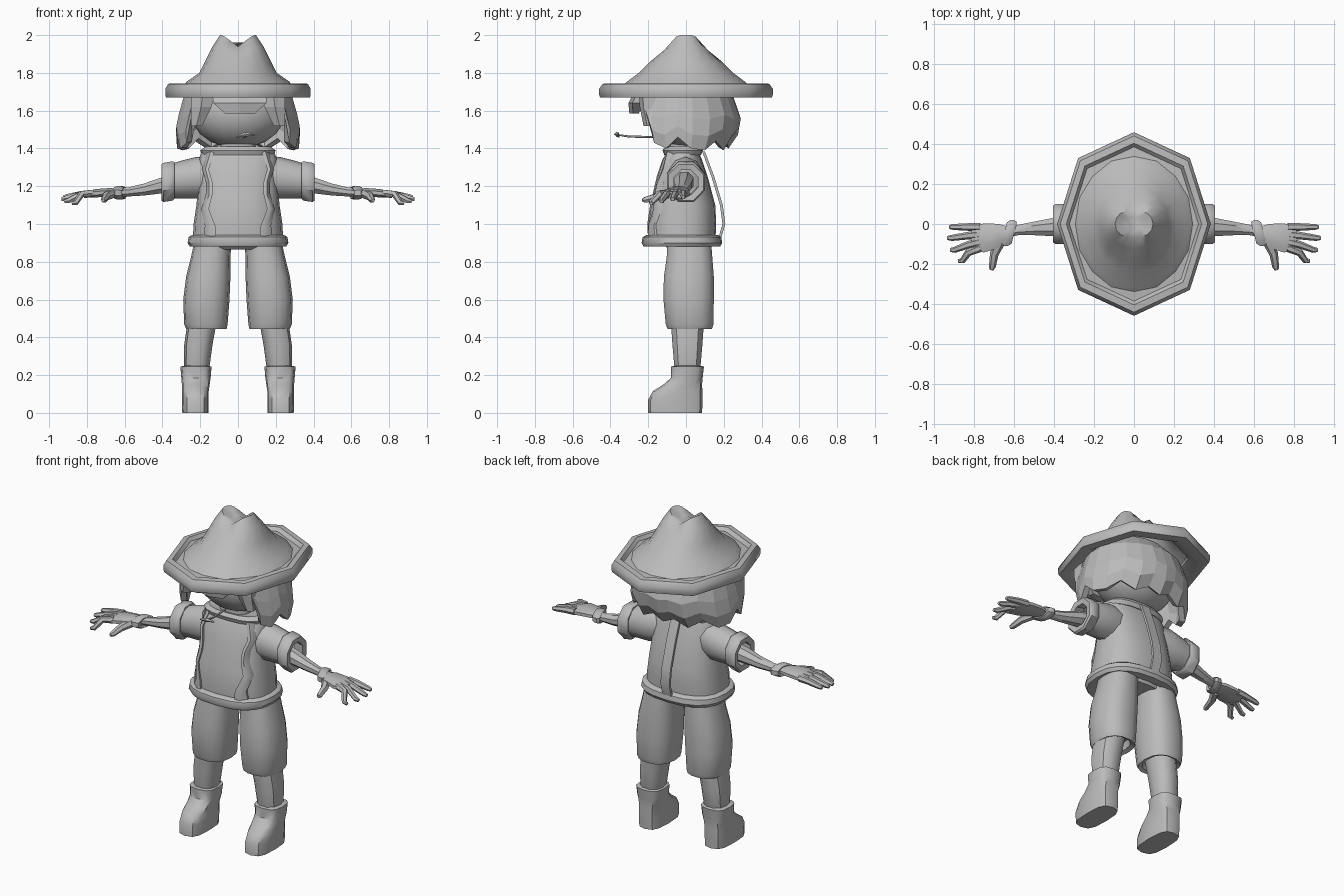
import bpy, bmesh, math
from mathutils import Vector

if "Cube" in bpy.data.objects:
    bpy.data.objects.remove(bpy.data.objects["Cube"])

grey = bpy.data.materials.new("plain grey")
grey.diffuse_color = (0.5, 0.5, 0.5, 1)
grey.use_nodes = True
grey.node_tree.nodes["Principled BSDF"].inputs["Base Color"].default_value = grey.diffuse_color


def finish(name, bm, smooth=40, mirror=False, thick=0):
    bmesh.ops.recalc_face_normals(bm, faces=bm.faces[:])
    me = bpy.data.meshes.new(name)
    bm.to_mesh(me)
    bm.free()
    me.materials.append(grey)
    ob = bpy.data.objects.new(name, me)
    bpy.context.collection.objects.link(ob)
    if thick:
        m = ob.modifiers.new("thickness", 'SOLIDIFY')
        m.thickness, m.offset = thick, -1
    if mirror:
        ob.modifiers.new("mirror", 'MIRROR')
    if smooth:
        bpy.ops.object.select_all(action='DESELECT')
        bpy.context.view_layer.objects.active = ob
        ob.select_set(True)
        bpy.ops.object.shade_smooth_by_angle(angle=math.radians(smooth))
    return ob


def skin(bm, rings, caps=(True, True), loop=False, closed=True):
    """Bridge equal point rings with quads."""
    vs = [[bm.verts.new(p) for p in r] for r in rings]
    n = len(vs[0])
    pairs = list(zip(vs, vs[1:])) + ([(vs[-1], vs[0])] if loop else [])
    for a, b in pairs:
        for i in range(n if closed else n - 1):
            j = (i + 1) % n
            bm.faces.new((a[i], a[j], b[j], b[i]))
    if closed and not loop:
        for r, c in ((vs[0], caps[0]), (vs[-1], caps[1])):
            if c:
                bm.faces.new(r)
    return vs


def loft(name, rings, caps=(True, True), loop=False, **kw):
    bm = bmesh.new()
    skin(bm, rings, caps, loop)
    return finish(name, bm, **kw)


def spow(v, e):
    return math.copysign(abs(v) ** e, v)


def zring(z, x0, x1, y0, y1, n=12, e=0.8):
    """Rounded horizontal outline filling a box."""
    pts = []
    for i in range(n):
        a = 2 * math.pi * i / n
        pts.append(Vector(((x0 + x1) / 2 + (x1 - x0) / 2 * spow(math.cos(a), e),
                           (y0 + y1) / 2 + (y1 - y0) / 2 * spow(math.sin(a), e), z)))
    return pts


def xring(x, cy, cz, ry, rz, n=8):
    return [Vector((x, cy + ry * math.cos(2 * math.pi * (i + .5) / n),
                    cz + rz * math.sin(2 * math.pi * (i + .5) / n))) for i in range(n)]


def tube(bm, path, radii, n=6):
    """Round bar along a path."""
    path = [Vector(p) for p in path]
    rings = []
    for k, p in enumerate(path):
        d = (path[min(k + 1, len(path) - 1)] - path[max(k - 1, 0)]).normalized()
        u = d.cross(Vector((0, 0, 1))).normalized()
        w = u.cross(d)
        rings.append([p + radii[k] * (u * math.cos(2 * math.pi * i / n) + w * math.sin(2 * math.pi * i / n))
                      for i in range(n)])
    skin(bm, rings)


# ---- hat: octagonal rolled brim, then notched crown
def octagon(s, z):
    base = [(0, -.46), (.28, -.33), (.385, 0), (.28, .33), (0, .46), (-.28, .33), (-.385, 0), (-.28, -.33)]
    return [Vector((x * s, y * s, z)) for x, y in base]


loft("hat_brim", [octagon(s, z) for s, z in
     ((.72, 1.705), (.85, 1.67), (.99, 1.67), (1, 1.685), (1, 1.715), (.96, 1.742), (.88, 1.745),
      (.84, 1.725), (.72, 1.73))], loop=True, smooth=50)
crown = [zring(z, -rx, rx, -ry, ry, 16, 1) for z, rx, ry in
         ((1.71, .31, .36), (1.755, .27, .31), (1.80, .205, .25), (1.86, .175, .19), (1.93, .135, .125))]
top = zring(0, -.095, .095, -.07, .07, 16, .9)
for p in top:
    p.z = 1.94 + .06 * min(1, abs(p.x) / .08)
for p in crown[-1]:
    p.z = 1.90 + .04 * min(1, abs(p.x) / .1)
dip = [Vector((p.x * .35, p.y * .5, 1.94 + .02 * min(1, abs(p.x) / .08))) for p in top]
loft("hat_crown", crown + [top, dip], caps=(False, True), smooth=60)

# ---- head and neck
bm = bmesh.new()
bmesh.ops.create_uvsphere(bm, u_segments=16, v_segments=10, radius=1)
for v in bm.verts:
    v.co = Vector((v.co.x * .25, v.co.y * .2, 1.59 + v.co.z * .19))
finish("head", bm)
loft("neck", [zring(1.34, -.1, .1, -.09, .06), zring(1.46, -.09, .09, -.09, .06)])

# ---- faceted hair shell with jagged locks
half = [(48, 1.60), (57, 1.43), (70, 1.40), (82, 1.46), (97, 1.40), (116, 1.39), (135, 1.44), (152, 1.39), (167, 1.43)]
angles = half + [(180, 1.40)] + [(360 - a, z) for a, z in reversed(half)]


def hair_row(t, rx, front, back, z):
    row = []
    for a, low in angles:
        c, s = math.cos(math.radians(a)), math.sin(math.radians(a))
        row.append(Vector((rx * s, -c * (front if c > 0 else back), z + (low - z) * t)))
    return row


bm = bmesh.new()
skin(bm, [hair_row(0, .20, .22, .16, 1.78), hair_row(0, .285, .30, .245, 1.69), hair_row(.45, .315, .33, .29, 1.69),
          hair_row(.75, .33, .33, .275, 1.69), hair_row(1, .325, .31, .225, 1.69)], closed=False)
finish("hair_shell", bm, smooth=0, thick=.035)


def lock(name, rows, mirror=False):
    """Flat-faced fringe lock; rows are (z, x0, x1, y0, y1)."""
    loft(name, [[Vector(p) for p in ((a, c + .02, z), ((a + b) / 2, c, z), (b, c + .02, z), (b, d, z), (a, d, z))]
                for z, a, b, c, d in rows], smooth=0, mirror=mirror)


lock("middle_fringe", [(1.71, -.14, .15, -.27, -.18), (1.64, -.13, .15, -.305, -.22), (1.585, -.07, .09, -.30, -.25)])
lock("side_fringe", [(1.71, .12, .25, -.25, -.15), (1.62, .14, .25, -.245, -.17), (1.52, .19, .25, -.225, -.18)], True)

# ---- straw held in the mouth
bm = bmesh.new()
tube(bm, [(.03, -.17, 1.46), (.04, -.3, 1.463), (.04, -.38, 1.475)], [.006, .006, .004], 5)
tube(bm, [(-.01, -.355, 1.46), (.04, -.365, 1.475), (.09, -.36, 1.472)], [.003, .013, .003], 5)
finish("straw", bm)

# ---- jacket body: height, half width, front, back
body = [(.90, .24, -.2, .155), (1.0, .235, -.205, .16), (1.1, .22, -.19, .155), (1.25, .208, -.155, .115),
        (1.34, .208, -.125, .085), (1.385, .19, -.10, .065)]
loft("jacket_body", [zring(z, -w, w, a, b, 20, .8) for z, w, a, b in body])
loft("collar", [zring(z, -w, w, a, b, 16) for z, w, a, b in
     ((1.365, .19, -.115, .08), (1.39, .20, -.125, .09), (1.41, .17, -.11, .08), (1.40, .1, -.08, .05))])
loft("jacket_hem", [zring(z, -w, w, a, b, 20, .8) for z, w, a, b in
     ((.88, .2, -.17, .13), (.88, .255, -.225, .18), (.90, .267, -.235, .192), (.93, .262, -.23, .187),
      (.942, .245, -.21, .17), (.94, .2, -.17, .13))], loop=True)


def front_y(x, z):
    """Front surface of the jacket."""
    for p, q in zip(body, body[1:]):
        if z <= q[0] or q is body[-1]:
            t = (z - p[0]) / (q[0] - p[0])
            w, a, b = (p[i] + t * (q[i] - p[i]) for i in (1, 2, 3))
            return (a + b) / 2 - (b - a) / 2 * max(0, 1 - min(1, abs(x) / w) ** 2.5) ** .4


# ---- wavy jacket edges
rows = []
for z, xi, xo in ((.92, .115, .185), (.99, .12, .175), (1.08, .155, .195), (1.16, .135, .17), (1.22, .135, .17),
                  (1.29, .155, .19), (1.385, .125, .165)):
    yi, yo = front_y(xi, z), front_y(xo, z)
    rows.append([Vector(p) for p in ((xi, yi - .012, z), ((xi + xo) / 2, (yi + yo) / 2 - .022, z),
                                     (xo, yo - .008, z), (xo, yo + .03, z), (xi, yi + .03, z))])
loft("jacket_edge", rows, mirror=True)

# ---- loose strip down the back
loft("back_strip", [[Vector((x, y + d, z)) for x, d in ((-.03, 0), (.03, 0), (.03, -.015), (-.03, -.015))]
     for z, y in ((.92, .185), (1.0, .208), (1.1, .195), (1.25, .15), (1.385, .10))])

# ---- sleeves, cuffs, arms and wrist bands
loft("sleeve", [xring(x, y, z, a, b, 10) for x, y, z, a, b in
     ((.14, -.01, 1.25, .09, .11), (.22, 0, 1.245, .095, .11), (.30, 0, 1.235, .09, .1), (.36, 0, 1.225, .085, .09))],
     caps=(True, False), mirror=True)
loft("sleeve_cuff", [xring(x, 0, z, r, r * 1.04, 8) for x, z, r in
     ((.34, 1.23, .07), (.335, 1.23, .1), (.345, 1.228, .108), (.395, 1.22, .108), (.405, 1.22, .10), (.40, 1.22, .068))],
     loop=True, mirror=True)
loft("arm", [xring(x, y, z, a, b) for x, y, z, a, b in
     ((.25, -.01, 1.225, .055, .055), (.40, -.015, 1.205, .05, .046), (.50, -.022, 1.182, .037, .034),
      (.58, -.03, 1.17, .028, .026), (.66, -.045, 1.167, .03, .022))], mirror=True)
band = [xring(x, -.045, 1.165, a, b, 8) for x, a, b in
        ((.605, .035, .022), (.60, .058, .032), (.615, .07, .038), (.635, .07, .038), (.65, .058, .032), (.645, .035, .022))]
for r in band:
    for p in r:
        p.x -= (p.y + .045) * .25
loft("wrist_band", band, loop=True, mirror=True)

# ---- hands
loft("palm", [xring(x, y, z, a, b) for x, y, z, a, b in
     ((.63, -.045, 1.167, .035, .022), (.68, -.06, 1.168, .066, .024), (.75, -.07, 1.163, .078, .024),
      (.815, -.07, 1.155, .072, .018))], mirror=True)
bm = bmesh.new()
for y0, x1, y1 in ((-.015, .925, -.015), (-.052, .935, -.07), (-.09, .92, -.13), (-.12, .88, -.185)):
    z1 = 1.145 + y1 * .2
    tube(bm, [(.77, y0, 1.163), (.83, y0 + (y1 - y0) * .35, 1.158), (x1 - .02, y1, z1 + .004), (x1, y1, z1)],
         [.021, .019, .015, .01])
tube(bm, [(.67, -.09, 1.16), (.70, -.15, 1.145), (.71, -.215, 1.128), (.715, -.23, 1.125)], [.026, .022, .017, .01])
finish("fingers", bm, mirror=True)

# ---- trousers, lower legs and boots: height, left, right, front, back
loft("trouser_leg", [zring(*r, 14) for r in
     ((.50, .09, .25, -.07, .11), (.455, .085, .255, -.08, .12), (.445, .06, .275, -.1, .14), (.47, .055, .285, -.11, .148),
      (.6, .045, .29, -.122, .15), (.72, .04, .275, -.12, .15), (.82, .04, .25, -.105, .142), (.91, .035, .23, -.1, .135))],
     mirror=True)
loft("hips", [zring(.865, -.2, .2, -.09, .12), zring(.91, -.23, .23, -.14, .13)])
loft("lower_leg", [zring(*r, 10) for r in
     ((.2, .165, .275, -.055, .065), (.25, .15, .285, -.065, .08), (.36, .135, .285, -.075, .09), (.5, .11, .265, -.085, .1))],
     mirror=True)
loft("boot", [zring(*r, 12, .65) for r in
     ((0, .155, .295, -.2, .085), (.07, .155, .297, -.2, .088), (.115, .155, .297, -.175, .087), (.15, .15, .297, -.12, .085),
      (.185, .145, .30, -.08, .088), (.245, .14, .305, -.08, .095), (.25, .16, .285, -.06, .075))], mirror=True)
